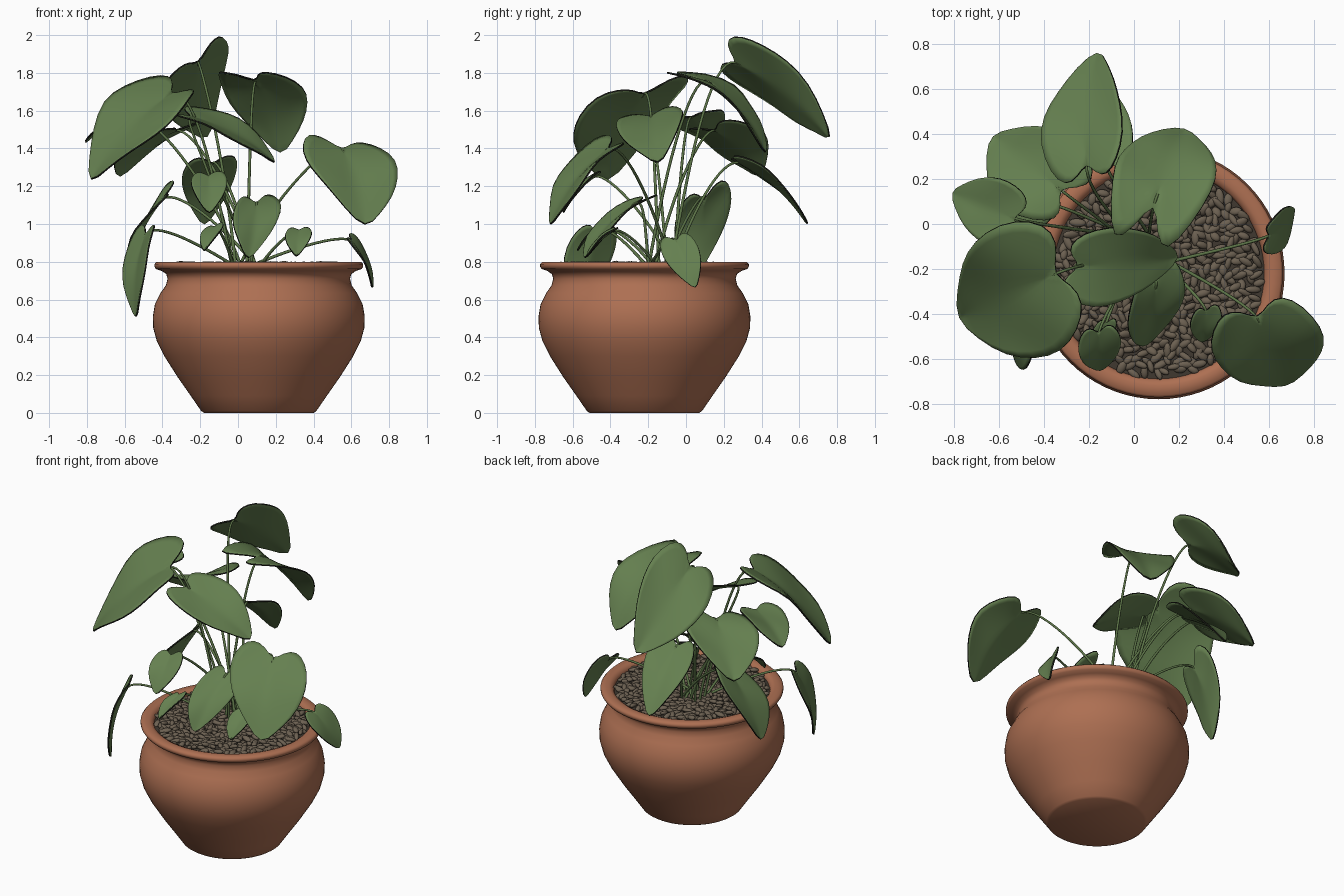
import bpy, bmesh, math, random
from mathutils import Vector, Matrix, Euler

random.seed(4)
cube = bpy.data.objects.get("Cube")
if cube:
    bpy.data.objects.remove(cube, do_unlink=True)

POT = Vector((0.11, -0.22, 0))
CROWN = Vector((0.04, -0.13, 0.76))


def material(name, rgb):
    mat = bpy.data.materials.new(name)
    mat.use_nodes = True
    color = (*rgb, 1)
    mat.diffuse_color = color
    node = next(n for n in mat.node_tree.nodes if n.type == 'BSDF_PRINCIPLED')
    node.inputs["Base Color"].default_value = color
    node.inputs["Roughness"].default_value = 0.8
    return mat


terracotta = material("terracotta", (0.42, 0.16, 0.085))
leaf_green = material("leaf green", (0.13, 0.215, 0.08))
edge_black = material("dark leaf edge", (0.008, 0.009, 0.006))
stem_green = material("stem green", (0.11, 0.18, 0.065))
soil_brown = material("dark soil", (0.05, 0.04, 0.03))
pebble_brown = material("pebble brown", (0.15, 0.118, 0.083))


def finish(name, bm, mat, angle=50):
    mesh = bpy.data.meshes.new(name)
    bm.to_mesh(mesh)
    bm.free()
    mesh.materials.append(mat)
    obj = bpy.data.objects.new(name, mesh)
    bpy.context.collection.objects.link(obj)
    bpy.ops.object.select_all(action='DESELECT')
    obj.select_set(True)
    bpy.context.view_layer.objects.active = obj
    bpy.ops.object.shade_smooth_by_angle(angle=math.radians(angle))
    return obj


def lathe(name, profile, mat):
    """Spin a radius/height profile around the pot axis."""
    bm = bmesh.new()
    verts = [bm.verts.new((r, 0, z)) for r, z in profile]
    edges = [bm.edges.new(pair) for pair in zip(verts, verts[1:])]
    bmesh.ops.spin(bm, geom=verts + edges, cent=(0, 0, 0), axis=(0, 0, 1),
                   angle=math.tau, steps=72, use_merge=False)
    bmesh.ops.remove_doubles(bm, verts=bm.verts, dist=0.0005)
    bmesh.ops.recalc_face_normals(bm, faces=bm.faces)
    bmesh.ops.translate(bm, verts=bm.verts, vec=POT)
    return finish(name, bm, mat)


# Pot: flat base, bulging belly, narrow neck and rolled rim
lathe("pot", [(0, 0), (0.29, 0), (0.305, 0.01), (0.36, 0.09), (0.43, 0.19),
              (0.5, 0.3), (0.54, 0.38), (0.559, 0.45), (0.561, 0.51),
              (0.55, 0.575), (0.52, 0.635), (0.492, 0.675), (0.483, 0.71),
              (0.49, 0.735), (0.515, 0.752), (0.545, 0.762), (0.553, 0.775),
              (0.553, 0.787), (0.543, 0.798), (0.5, 0.8), (0.478, 0.79),
              (0.47, 0.77), (0.47, 0.74)], terracotta)
lathe("soil", [(0, 0.768), (0.475, 0.768)], soil_brown)

# Pebbles: flattened ovals spread over the soil
bm = bmesh.new()
count = 520
for i in range(count):
    radius = 0.455 * math.sqrt((i + 0.5) / count)
    turn = i * math.pi * (3 - math.sqrt(5))
    spot = POT + Vector((radius * math.cos(turn) + random.uniform(-0.008, 0.008),
                         radius * math.sin(turn) + random.uniform(-0.008, 0.008),
                         random.uniform(0.772, 0.788)))
    tilt = Euler((random.uniform(-0.4, 0.4), random.uniform(-0.4, 0.4),
                  random.uniform(0, math.tau))).to_matrix().to_4x4()
    size = Matrix.Diagonal((random.uniform(0.026, 0.04),
                            random.uniform(0.014, 0.02), 0.013, 1))
    bmesh.ops.create_icosphere(bm, subdivisions=2, radius=1,
                               matrix=Matrix.Translation(spot) @ tilt @ size)
finish("pebbles", bm, pebble_brown)

# Half outline of a heart-shaped blade: sideways, along the midrib
HEART = [(0, 0), (0.24, -0.12), (0.55, -0.17), (0.85, -0.07), (1.03, 0.15),
         (0.97, 0.38), (0.75, 0.62), (0.37, 0.84), (0, 1.04)]
WIDEST = 0.15


def stem(name, end, toward, index):
    """Arching stalk from the crown to the notch of a blade."""
    turn = index * 2.4
    start = CROWN + Vector((math.cos(turn), math.sin(turn), 0)) * 0.07
    curve = bpy.data.curves.new(name, 'CURVE')
    curve.dimensions = '3D'
    curve.bevel_depth = 0.008
    curve.bevel_resolution = 2
    curve.resolution_u = 16
    spline = curve.splines.new('BEZIER')
    spline.bezier_points.add(1)
    first, last = spline.bezier_points
    for point in (first, last):
        point.handle_left_type = point.handle_right_type = 'FREE'
    span = end - start
    lift = Vector((span.x * 0.3, span.y * 0.3, span.z * 0.6))
    first.co, last.co = start, end
    first.handle_left, first.handle_right = start - lift, start + lift
    last.handle_left, last.handle_right = end - toward * 0.35, end + toward * 0.35
    first.radius, last.radius = 1.1, 0.75
    curve.materials.append(stem_green)
    bpy.context.collection.objects.link(bpy.data.objects.new(name, curve))


leaf_total = 0


def leaf(place, left, right, tip, lobe=1.0):
    """Heart-shaped blade through its two widest points and its tip;
    lobe lengthens and curls the two rounded ends beside the stalk."""
    global leaf_total
    leaf_total += 1
    left, right, tip = Vector(left), Vector(right), Vector(tip)
    middle, side = (left + right) / 2, (right - left) / 2
    along = tip - middle
    normal = side.cross(along).normalized()
    if normal.z < 0:
        normal.negate()
    phase = leaf_total * 1.7

    def point(u, v):
        curl = 0.3
        if v < 0:
            v *= lobe
            curl *= lobe
        arch = curl * v * (1 - v) * along.length
        fold = 0.16 * (abs(u) - 0.6) * side.length
        wave = 0.08 * abs(u) * math.sin(7 * v + phase + 2 * u) * side.length
        return (middle + side * u + along * (v - WIDEST) / (1 - WIDEST)
                + normal * (arch + fold + wave))

    bm = bmesh.new()
    columns = 4
    for sign in (1, -1):
        rows = []
        for i, (u, v) in enumerate(HEART):
            rib = i / (len(HEART) - 1)
            rows.append([bm.verts.new(point(sign * u * j / columns,
                                            rib + (v - rib) * j / columns))
                         for j in range(columns + 1)])
        for low, high in zip(rows, rows[1:]):
            for j in range(columns):
                bm.faces.new((low[j], low[j + 1], high[j + 1], high[j]))
    bmesh.ops.remove_doubles(bm, verts=bm.verts, dist=0.0005)
    bmesh.ops.dissolve_degenerate(bm, edges=bm.edges, dist=0.0005)
    bmesh.ops.recalc_face_normals(bm, faces=bm.faces)
    notch = point(0, 0.02)
    blade = finish(place + "_leaf", bm, leaf_green, 180)
    blade.data.materials.append(edge_black)
    smooth = blade.modifiers.new("smooth", 'SUBSURF')
    smooth.levels = smooth.render_levels = 1
    # Thin blade with a dark cut edge
    shell = blade.modifiers.new("thickness", 'SOLIDIFY')
    shell.thickness = 0.0095
    shell.offset = 0
    shell.material_offset_rim = 1
    stem(place + "_stem", notch, along, leaf_total)


# Tall leaves at the back
leaf("top_back", (-0.39, 0.33, 1.67), (-0.04, 0.40, 1.93), (-0.17, 0.78, 1.46))
leaf("high_back", (-0.09, 0.24, 1.71), (0.34, 0.13, 1.70), (0.23, 0.44, 1.38), 2.4)
leaf("low_back", (-0.29, 0.35, 1.26), (0.0, 0.38, 1.29), (-0.18, 0.66, 1.0))

# Wide leaves on the right
leaf("big_right", (-0.58, 0.01, 1.71), (-0.31, -0.55, 1.55), (-0.80, -0.43, 1.24))
leaf("back_right", (-0.55, 0.05, 1.44), (-0.24, 0.36, 1.50), (-0.64, 0.40, 1.26), 1.4)
leaf("outer_right", (-0.63, -0.10, 1.53), (-0.55, 0.19, 1.58), (-0.82, 0.14, 1.44))
leaf("hanging_right", (-0.57, -0.37, 0.87), (-0.45, -0.62, 0.87), (-0.55, -0.58, 0.5))
leaf("drooping_right", (-0.49, -0.06, 1.0), (-0.41, 0.24, 1.13), (-0.60, 0.05, 0.72), 1.3)

# Middle and front leaves
leaf("centre", (-0.20, -0.36, 1.50), (-0.12, -0.01, 1.58), (0.21, -0.15, 1.33))
leaf("front", (-0.03, -0.40, 1.05), (0.22, -0.26, 1.08), (0.06, -0.55, 0.82), 1.6)
leaf("front_right", (-0.25, -0.54, 1.22), (-0.06, -0.50, 1.23), (-0.15, -0.66, 1.06))
leaf("small_front_right", (-0.19, -0.48, 0.95), (-0.08, -0.46, 0.98), (-0.18, -0.58, 0.86))
leaf("small_front_left", (0.25, -0.43, 0.94), (0.39, -0.40, 0.95), (0.31, -0.53, 0.83))

# Leaves on the left
leaf("big_left", (0.34, -0.55, 1.37), (0.82, -0.43, 1.31), (0.68, -0.74, 1.0), 1.2)
leaf("low_left", (0.62, -0.13, 0.85), (0.64, 0.06, 0.89), (0.72, 0.05, 0.66))
